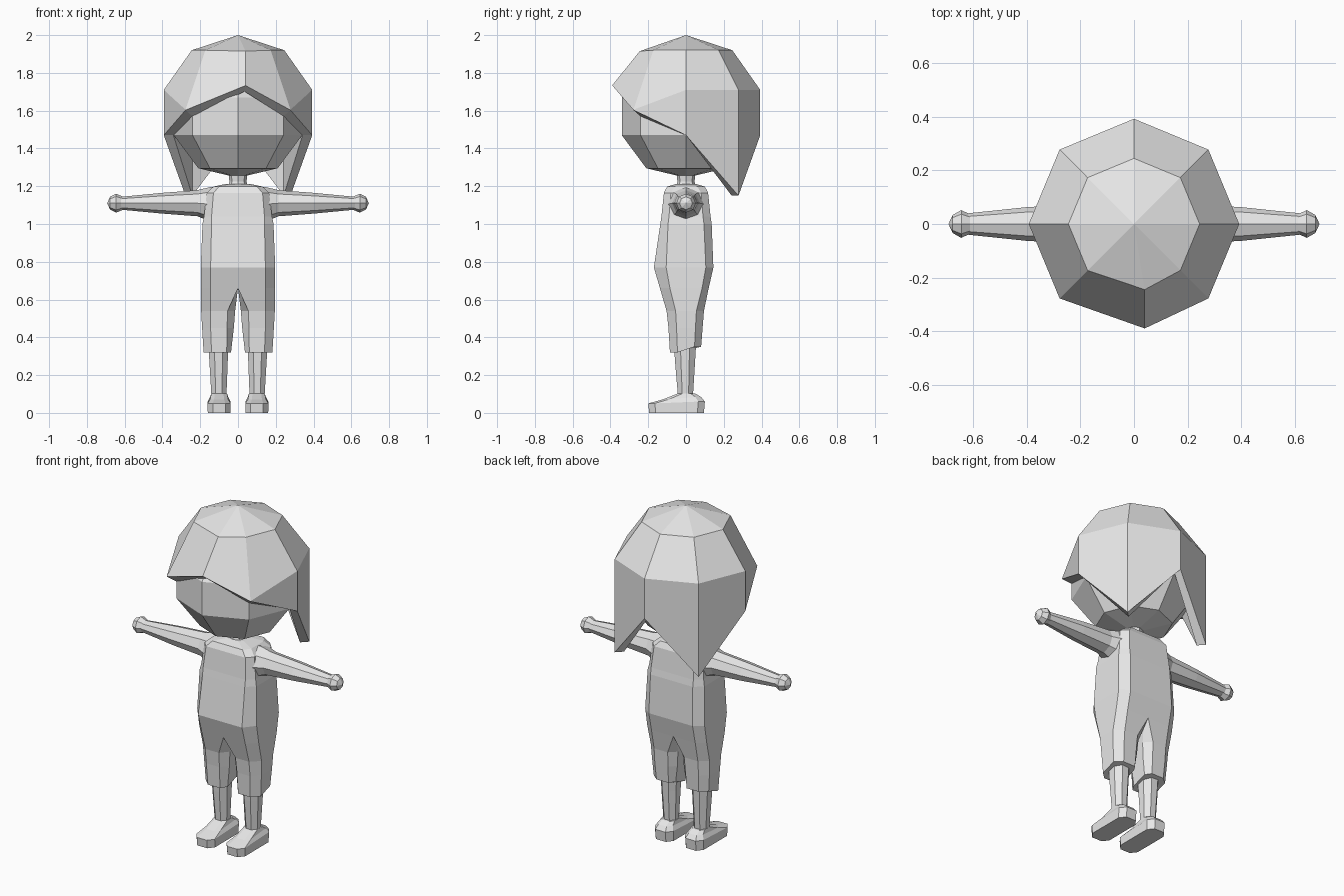
import bpy, bmesh, math

if "Cube" in bpy.data.objects:
    bpy.data.objects.remove(bpy.data.objects["Cube"])

grey = bpy.data.materials.new("plain grey")
grey.diffuse_color = (0.8, 0.8, 0.8, 1)
grey.use_nodes = True
grey.node_tree.nodes["Principled BSDF"].inputs["Base Color"].default_value = grey.diffuse_color


def loft(name, rings, mirror=False, caps=(True, True)):
    """Join rings of points (or single-point tips) into a flat-shaded skin."""
    bm = bmesh.new()
    rows = [[bm.verts.new(p) for p in ring] for ring in rings]
    for a, b in zip(rows, rows[1:]):
        n = max(len(a), len(b))
        for i in range(n):
            j = (i + 1) % n
            if len(b) == 1:
                bm.faces.new((a[i], a[j], b[0]))
            elif len(a) == 1:
                bm.faces.new((a[0], b[j], b[i]))
            else:
                bm.faces.new((a[i], a[j], b[j], b[i]))
    for row, cap in ((rows[0], caps[0]), (rows[-1], caps[1])):
        if cap and len(row) > 2:
            bm.faces.new(row)
    bmesh.ops.recalc_face_normals(bm, faces=bm.faces)
    me = bpy.data.meshes.new(name)
    bm.to_mesh(me)
    bm.free()
    me.materials.append(grey)
    ob = bpy.data.objects.new(name, me)
    bpy.context.collection.objects.link(ob)
    if mirror:
        mod = ob.modifiers.new("mirror", "MIRROR")
        mod.use_mirror_merge = False
    return ob


def circle(rx, ry, z, cx=0, cy=0, n=8, turn=0.0):
    return [(cx + rx * math.cos(turn + math.tau * i / n),
             cy + ry * math.sin(turn + math.tau * i / n), z) for i in range(n)]


def upright(x, ry, rz, z):
    """Octagon facing along x, for the arms."""
    return [(x, p[0], z + p[1]) for p in circle(ry, rz, 0)]


# Head: eight-sided ball
loft("head", [[(0, 0, 1.245)]]
     + [circle(r, r, z) for r, z in
        ((0.21, 1.295), (0.34, 1.47), (0.34, 1.67), (0.22, 1.84))]
     + [[(0, 0, 1.9)]])

# Hair: cap with a parted fringe and two long points at the back corners
crown = circle(0.245, 0.245, 1.92)
crown[6] = (0.04, -0.245, 1.915)
wide = circle(0.393, 0.393, 1.71)
fringe = {5: 1.605, 6: 1.735, 7: 1.605}
for i, z in fringe.items():
    wide[i] = (wide[i][0], wide[i][1], z)
wide[6] = (0.04, -0.39, 1.735)
drop = {0: 1.47, 1: 1.15, 2: 1.47, 3: 1.15, 4: 1.47}
hem = [(x, y, drop.get(i, z - 0.002)) for i, (x, y, z) in enumerate(wide)]
lining = [(x * 0.87, y * 0.87, z - (0.032 if i in fringe else 0))
          for i, (x, y, z) in enumerate(hem)]
inside = [(x * 0.85, y * 0.85, max(z, 1.7)) for x, y, z in wide]
loft("hair", [[(0, 0, 2.0)], crown, wide, hem, lining, inside,
              circle(0.2, 0.2, 1.87), [(0, 0, 1.93)]])

# Neck
loft("neck", [circle(0.055, 0.055, 1.19), circle(0.045, 0.045, 1.225),
              circle(0.05, 0.05, 1.27)])


# Torso: ten-sided rings with a flat front and back
def torso_ring(z, xf, xs, yf, yb, s):
    half = [(xf, -yf), (xs, -s), (xs, s), (xf, yb)]
    pts = [(0, -yf)] + half + [(0, yb)] + [(-x, y) for x, y in half[::-1]]
    return [(x, y, z) for x, y in pts]


loft("torso", [
    torso_ring(0.66, 0.145, 0.197, 0.138, 0.12, 0.085),
    torso_ring(0.77, 0.145, 0.197, 0.17, 0.145, 0.105),
    torso_ring(1.0, 0.14, 0.188, 0.136, 0.136, 0.095),
    torso_ring(1.04, 0.14, 0.18, 0.13, 0.13, 0.09),
    torso_ring(1.165, 0.13, 0.165, 0.117, 0.117, 0.08),
    torso_ring(1.198, 0.1, 0.13, 0.1, 0.1, 0.06),
    torso_ring(1.213, 0.04, 0.06, 0.05, 0.05, 0.03)], caps=(False, True))


# Trouser legs: split below the crotch, ending in a slanted cuff
def leg_ring(z, inner, front, xf, xs, yf, yb, s, slant=0.0):
    pts = [(front, -yf), (xf, -yf), (xs, -s), (xs, s),
           (xf, yb), (front, yb), (inner, s), (inner, -s)]
    return [(x, y, z + slant * (y > 0)) for x, y in pts]


loft("trouser_leg", [
    leg_ring(0.66, 0.0, 0.0, 0.145, 0.197, 0.138, 0.12, 0.085),
    leg_ring(0.54, 0.015, 0.055, 0.145, 0.195, 0.103, 0.095, 0.055),
    leg_ring(0.45, 0.022, 0.058, 0.145, 0.19, 0.093, 0.088, 0.05),
    leg_ring(0.32, 0.037, 0.06, 0.14, 0.182, 0.085, 0.08, 0.045, 0.03)],
    mirror=True, caps=(False, True))

# Shins
eighth = math.pi / 8
loft("shin", [circle(0.058, 0.063, 0.36, 0.103, -0.005, turn=eighth),
              circle(0.053, 0.058, 0.28, 0.103, -0.005, turn=eighth),
              circle(0.043, 0.043, 0.09, 0.101, -0.003, turn=eighth)], mirror=True)


# Shoes: long octagon soles narrowing to the ankle
def shoe_ring(z, w, y0, y1, bevel, rise=0.0):
    c = 0.1
    k = w * 0.55
    pts = [(c - k, y0), (c + k, y0), (c + w, y0 + bevel), (c + w, y1 - bevel),
           (c + k, y1), (c - k, y1), (c - w, y1 - bevel), (c - w, y0 + bevel)]
    return [(x, y, z + rise * (y > (y0 + y1) / 2)) for x, y in pts]


loft("shoe", [shoe_ring(0, 0.06, -0.195, 0.095, 0.035),
              shoe_ring(0.05, 0.061, -0.2, 0.1, 0.035, 0.01),
              shoe_ring(0.072, 0.048, -0.12, 0.08, 0.03, 0.012),
              shoe_ring(0.102, 0.042, -0.045, 0.05, 0.025)], mirror=True)

# Arms: tapering octagons flaring into the shoulders
loft("arm", [upright(0.11, 0.1, 0.095, 1.1),
             upright(0.15, 0.1, 0.09, 1.105),
             upright(0.215, 0.073, 0.069, 1.11),
             upright(0.4, 0.063, 0.055, 1.11),
             upright(0.62, 0.04, 0.034, 1.11)], mirror=True)

# Hands: small faceted knobs
loft("hand", [upright(0.612, 0.036, 0.036, 1.11), upright(0.645, 0.052, 0.05, 1.11),
              upright(0.677, 0.034, 0.034, 1.11), [(0.693, 0, 1.11)]], mirror=True)
